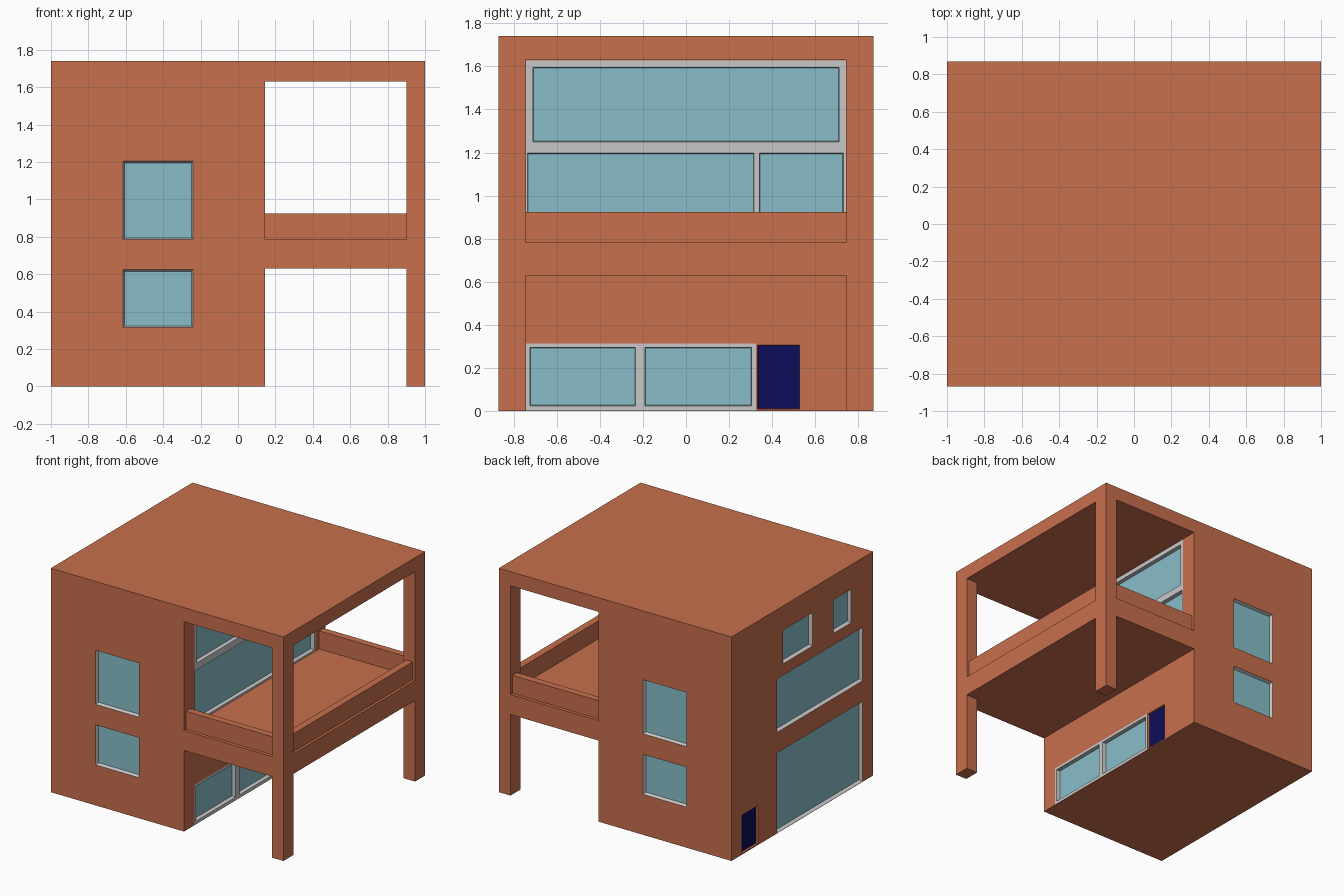
import bpy, bmesh
from mathutils import Vector

cube = bpy.data.objects.get("Cube")
if cube:
    bpy.data.objects.remove(cube, do_unlink=True)

HX, HY, TOP = 1.0, 0.87, 1.74      # half width, half depth, height
WALL, PX, PY = 0.145, 0.9, 0.745   # terrace wall, pillar inner faces
LOW, FLOOR, CEIL = 0.63, 0.785, 1.63


def material(name, colour):
    m = bpy.data.materials.new(name)
    m.use_nodes = True
    m.diffuse_color = (*colour, 1)
    m.node_tree.nodes["Principled BSDF"].inputs["Base Color"].default_value = (*colour, 1)
    return m


clay = material("terracotta", (0.58, 0.16, 0.075))
glass = material("pale blue glass", (0.25, 0.515, 0.59))
grey = material("light grey frame", (0.58, 0.58, 0.58))
navy = material("navy door", (0.004, 0.004, 0.1))


def finish(name, bm, *mats):
    me = bpy.data.meshes.new(name)
    bm.to_mesh(me)
    bm.free()
    for m in mats:
        me.materials.append(m)
    ob = bpy.data.objects.new(name, me)
    bpy.context.collection.objects.link(ob)
    return ob


def box(name, lo, hi, mat=clay):
    lo, hi = Vector(lo), Vector(hi)
    bm = bmesh.new()
    bmesh.ops.create_cube(bm, size=1)
    for v in bm.verts:
        v.co = (lo + hi) / 2 + v.co * (hi - lo)
    return finish(name, bm, mat)


house = box("house_body", (-HX, -HY, 0), (HX, HY, TOP))


def cut(lo, hi):
    cutter = box("cutter", lo, hi)
    cutter.hide_render = True
    mod = house.modifiers.new("cut", "BOOLEAN")
    mod.operation, mod.solver, mod.object = "DIFFERENCE", "EXACT", cutter
    with bpy.context.temp_override(object=house, active_object=house):
        bpy.ops.object.modifier_apply(modifier=mod.name)
    bpy.data.objects.remove(cutter, do_unlink=True)


def panel(name, normal, plane, us, zs, taper=0.004, depth=0.03, mats=(grey, glass)):
    """Flush framed panel; cells with odd column and row become sunken panes."""
    n = Vector(normal)
    t = Vector((abs(n.y), abs(n.x), 0))
    at = lambda u, z, d=0: n * (plane + d) + t * u + Vector((0, 0, z))
    a, b = at(us[0], zs[0], -0.06), at(us[-1], zs[-1], 0.05)
    cut([min(p) for p in zip(a, b)], [max(p) for p in zip(a, b)])
    bm = bmesh.new()
    grid = [[bm.verts.new(at(u, z)) for z in zs] for u in us]
    panes = []
    for i in range(len(us) - 1):
        for j in range(len(zs) - 1):
            f = bm.faces.new((grid[i][j], grid[i + 1][j], grid[i + 1][j + 1], grid[i][j + 1]))
            f.normal_update()
            if f.normal.dot(n) < 0:
                f.normal_flip()
            if i % 2 and j % 2 or len(us) == 2:
                panes.append(f)
    bmesh.ops.inset_individual(bm, faces=panes, thickness=taper, depth=-depth)
    for f in panes:
        f.material_index = 1
    finish(name, bm, *mats)


# Open terrace storeys: space between the wall and the corner pillars
for z0, z1 in ((-0.1, LOW), (FLOOR, CEIL)):
    cut((WALL, -1, z0), (PX, 1, z1))
    cut((WALL, -PY, z0), (1.1, PY, z1))

# Balcony parapets, set slightly back from the slab edge
for side, s in (("front", -1), ("back", 1)):
    y0, y1 = sorted((s * 0.79, s * 0.845))
    box(side + "_parapet", (WALL, y0, FLOOR), (PX + 0.01, y1, 0.925))
box("side_parapet", (0.925, -PY - 0.01, FLOOR), (0.98, PY + 0.01, 0.925))

# Matching windows on the front and back walls
for side, s in (("front", -1), ("back", 1)):
    for level, z0, z1 in (("lower", 0.315, 0.625), ("upper", 0.785, 1.205)):
        panel(f"{side}_{level}_window", (0, s, 0), HY, (-0.615, -0.24), (z0, z1), 0.013, 0.025)

# Windows on the closed side wall
for name, y0, y1, z0, z1 in (("tall_window", -0.74, 0.31, 0.002, 0.625),
                             ("wide_window", -0.74, 0.31, 0.785, 1.2),
                             ("square_window", -0.125, 0.235, 1.29, 1.55),
                             ("small_window", -0.6, -0.38, 1.29, 1.55)):
    panel("side_" + name, (-1, 0, 0), HX, (y0, y1), (z0, z1), 0.016, 0.025)

# Glazed terrace wall, upper storey
east = (1, 0, 0)
panel("terrace_sliding_glass", east, WALL, (-0.743, -0.735, 0.315, 0.34, 0.73, 0.743),
      (0.787, 0.8, 1.197, 1.222))
panel("terrace_high_glass", east, WALL, (-0.743, -0.71, 0.71, 0.743), (1.22, 1.25, 1.595, 1.628))

# Glazed wall under the terrace
panel("ground_glass", east, WALL, (-0.743, -0.725, -0.235, -0.19, 0.305, 0.324),
      (0.002, 0.025, 0.295, 0.315))

# Doors on both sides
for name, n, plane, y0, y1 in (("terrace_door", east, WALL, 0.326, 0.535),
                               ("side_door", (-1, 0, 0), HX, 0.54, 0.75)):
    panel(name, n, plane, (y0, y0 + 0.006, y1 - 0.008, y1), (0.002, 0.01, 0.306, 0.315),
          0.002, 0.015, (clay, navy))
